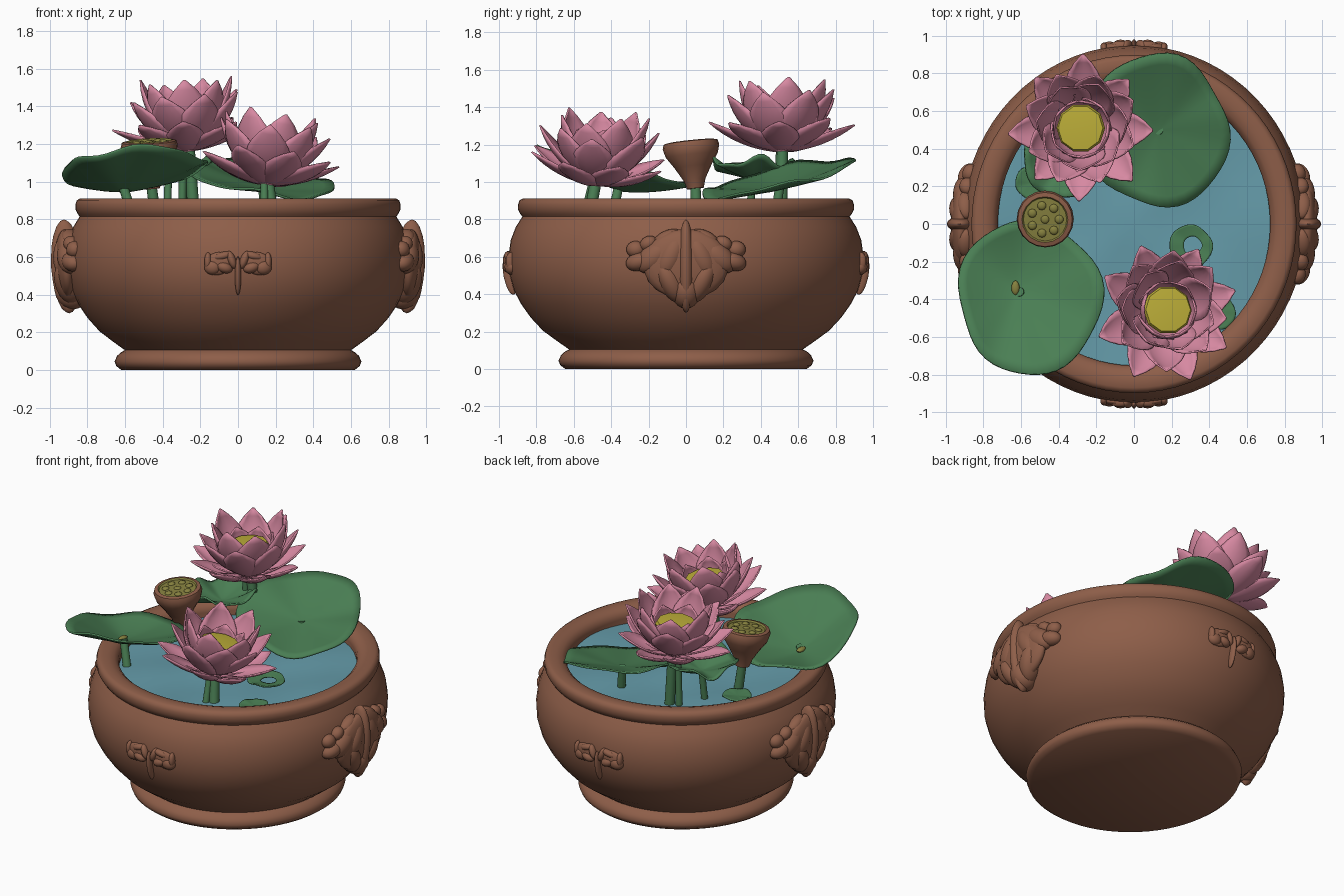
import bpy, bmesh, math, random
from mathutils import Vector, Matrix

if "Cube" in bpy.data.objects:
    bpy.data.objects.remove(bpy.data.objects["Cube"])
random.seed(4)

def mat(name, r, g, b):
    m = bpy.data.materials.new(name)
    m.diffuse_color = (r, g, b, 1)
    m.use_nodes = True
    m.node_tree.nodes["Principled BSDF"].inputs["Base Color"].default_value = m.diffuse_color
    return m

CLAY = mat("clay brown", .27, .112, .066)
PINK = mat("petal pink", .68, .25, .36)
GREEN = mat("leaf green", .068, .21, .088)
BLUE = mat("water blue", .13, .33, .40)
YELLOW = mat("stamen yellow", .50, .42, .04)
OLIVE = mat("seed olive", .24, .22, .05)

def finish(name, bm, mats, angle=40, solid=0):
    bmesh.ops.recalc_face_normals(bm, faces=bm.faces)
    me = bpy.data.meshes.new(name)
    bm.to_mesh(me)
    bm.free()
    ob = bpy.data.objects.new(name, me)
    bpy.context.collection.objects.link(ob)
    for m in mats:
        me.materials.append(m)
    if solid:
        s = ob.modifiers.new("thickness", 'SOLIDIFY')
        s.thickness, s.offset = solid, 0
    bpy.ops.object.select_all(action='DESELECT')
    ob.select_set(True)
    bpy.context.view_layer.objects.active = ob
    bpy.ops.object.shade_smooth_by_angle(angle=math.radians(angle))
    return ob

def lathe(bm, profile, n, sx=1, mi=0):
    """Revolve (r, z) points; r = 0 gives a pole."""
    rings = []
    for r, z in profile:
        k = n if r > 0 else 1
        rings.append([bm.verts.new((r * sx * math.cos(math.tau * i / n), r * math.sin(math.tau * i / n), z)) for i in range(k)])
    for a, b in zip(rings, rings[1:]):
        for i in range(n):
            q = [a[i % len(a)], a[(i + 1) % len(a)], b[(i + 1) % len(b)], b[i % len(b)]]
            f = bm.faces.new(list(dict.fromkeys(q)))
            f.material_index = mi

# ---- bowl: foot ring, belly, rolled lip, inside
SX = .962
BELLY = [(.625, .105), (.69, .15), (.765, .205), (.83, .275), (.88, .345), (.92, .42), (.945, .51), (.95, .60), (.937, .69), (.91, .76), (.875, .815)]
bm = bmesh.new()
lathe(bm, [(0, 0), (.645, 0), (.672, .02), (.682, .045), (.668, .075), (.645, .095)] + BELLY +
      [(.885, .828), (.897, .85), (.898, .88), (.89, .902), (.87, .912), (.82, .912), (.785, .902), (.76, .88), (.752, .85), (.755, .80), (.72, .70), (0, .68)], 72, SX)
finish("bowl", bm, [CLAY], 50)

# ---- water with gentle ripples
bm = bmesh.new()
lathe(bm, [(0, .82), (.15, .82), (.3, .82), (.45, .82), (.6, .82), (.757, .82)], 40, SX)
for v in bm.verts:
    v.co.z += .012 * math.sin(9 * v.co.x + 2) * math.cos(8 * v.co.y)
finish("water", bm, [BLUE])

# ---- relief ornaments laid on the belly
def belly(z):
    for (r0, z0), (r1, z1) in zip(BELLY, BELLY[1:]):
        if z0 <= z <= z1:
            return r0 + (r1 - r0) * (z - z0) / (z1 - z0)
    return BELLY[0][0] if z < .2 else BELLY[-1][0]

def relief(name, face_angle, lobes):
    """lobes: side, z, half width, half height, bulge, lean in degrees; mirrored sideways."""
    bm = bmesh.new()
    for t, z, w, h, d, lean in lobes:
        for s in ((1, -1) if t else (1,)):
            r = belly(z)
            a = face_angle + s * math.asin(t / r)
            pos = Vector((r * SX * math.cos(a), r * math.sin(a), z))
            slope = math.atan2(belly(z + .04) - belly(z - .04), .08)
            M = (Matrix.Translation(pos) @ Matrix.Rotation(a, 4, 'Z') @ Matrix.Rotation(slope, 4, 'Y')
                 @ Matrix.Rotation(math.radians(-s * lean), 4, 'X') @ Matrix.Diagonal((d, w, h, 1)))
            bmesh.ops.create_icosphere(bm, subdivisions=3, radius=1, matrix=M)
    finish(name, bm, [CLAY])

MASK = [(0, .56, .23, .19, .062, 0), (0, .55, .045, .25, .082, 0), (.08, .60, .07, .13, .072, -25), (.08, .47, .065, .13, .08, 25),
        (.17, .60, .07, .11, .062, -50), (.25, .575, .075, .05, .055, 15),
        (.27, .64, .05, .045, .042, 0), (.10, .70, .08, .04, .048, 25), (0, .42, .08, .10, .088, 0), (.20, .67, .05, .04, .045, 30)]
for name, a in (("right_mask", 0), ("left_mask", math.pi)):
    relief(name, a, MASK)
SWIRL = [(0, .50, .017, .105, .033, 0), (.11, .565, .075, .06, .022, 15), (.14, .545, .045, .04, .033, 0), (.075, .545, .045, .03, .036, -20),
         (.085, .605, .05, .022, .027, 15), (.035, .585, .022, .05, .03, 20), (.165, .575, .02, .05, .03, 0)]
for name, a in (("front_swirl", -math.pi / 2), ("back_swirl", math.pi / 2)):
    relief(name, a, SWIRL)

# ---- stems
def stem(name, a, b, r=.025):
    a, b = Vector(a), Vector(b)
    bm = bmesh.new()
    M = Matrix.Translation((a + b) / 2) @ (b - a).to_track_quat('Z', 'Y').to_matrix().to_4x4()
    bmesh.ops.create_cone(bm, cap_ends=True, segments=12, radius1=r * 1.1, radius2=r, depth=(b - a).length, matrix=M)
    finish(name, bm, [GREEN])

# ---- lotus flowers: whorls of broad cupped pointed petals around a yellow heart
def petal(bm, ang, L, W, e0, e1, r0, z0):
    nu, nv = 8, 6
    ca, sa = math.cos(ang), math.sin(ang)
    r, z, rows = r0, z0, []
    for i in range(nu + 1):
        u = i / nu
        e = math.radians(e0 + (e1 - e0) * u)
        if i:
            r += math.cos(e) * L / nu
            z += math.sin(e) * L / nu
        w = W * max(.02, math.sin(math.pi * (.13 + .87 * u ** 1.25))) ** .85
        row = []
        for j in range(nv + 1):
            v = 2 * j / nv - 1
            lift = .33 * w * v * v
            rr, zz, t = r - math.sin(e) * lift, z + math.cos(e) * lift, v * w
            row.append(bm.verts.new((rr * ca - t * sa, rr * sa + t * ca, zz)))
        rows.append(row)
    for a, b in zip(rows, rows[1:]):
        for j in range(nv):
            bm.faces.new((a[j], a[j + 1], b[j + 1], b[j]))

def flower(name, loc, tilt, spin):
    bm = bmesh.new()
    for n, L, W, e0, e1, r0, z0, off in ((8, .385, .10, 2, 38, .03, 0, 0), (8, .41, .115, 18, 68, .03, .01, .5),
                                         (7, .43, .12, 32, 84, .04, .01, .2), (6, .285, .115, 32, 98, .05, .03, .6)):
        for i in range(n):
            k = random.uniform(.95, 1.04)
            petal(bm, spin + math.tau * (i + off) / n + random.uniform(-.08, .08), L * k, W,
                  e0 + random.uniform(-4, 4), e1 + random.uniform(-5, 5), r0, z0)
    ob = finish(name + "_petals", bm, [PINK], 50, .009)
    bm = bmesh.new()
    lathe(bm, [(0, .01), (.06, .02), (.11, .15), (.13, .205), (.12, .225), (0, .235)], 10)
    core = finish(name + "_heart", bm, [YELLOW], 30)
    for o in (ob, core):
        o.location = loc
        o.rotation_euler = tilt

flower("back_lotus", (-.265, .51, 1.165), (0, math.radians(-5), 0), .03)
flower("front_lotus", (.15, -.475, .985), (math.radians(-5), math.radians(8), 0), .3)
stem("back_lotus_stem", (-.23, .51, .75), (-.26, .515, 1.19), .03)
stem("back_bud_stem", (-.30, .50, .75), (-.29, .50, 1.18), .02)
stem("front_lotus_stem", (.19, -.53, .75), (.16, -.48, 1.01), .03)
stem("front_bud_stem", (.14, -.56, .75), (.14, -.50, 1.0), .02)

# ---- lily leaves: cupped, tilted, wavy discs; the dimple may sit off centre
def leaf(name, c, rx, ry, sx, sy, cup, wave, ph, dimple=(0, 0), inner=0, solid=.012, trim=0, cut=0):
    bm = bmesh.new()
    n, m = 48, 7
    rings = []
    for k in range(m + 1):
        q = inner + (1 - inner) * k / m
        ring = []
        for i in range(n):
            a = math.tau * i / n
            edge = 1 + .025 * math.sin(5 * a + ph) + .025 * math.sin(3 * a + 2 * ph)
            edge -= cut * max(0, math.cos(a - math.radians(trim))) ** 4
            x = rx * q * edge * math.cos(a) + dimple[0] * (1 - q)
            y = ry * q * edge * math.sin(a) + dimple[1] * (1 - q)
            z = c[2] + sx * x / rx + sy * y / ry + cup * q ** 1.4 + wave * q * q * (math.sin(4 * a + ph) + .5 * math.sin(7 * a))
            ring.append(bm.verts.new((c[0] + x, c[1] + y, z)))
        rings.append(ring)
    for a, b in zip(rings, rings[1:]):
        for i in range(n):
            bm.faces.new((a[i], a[(i + 1) % n], b[(i + 1) % n], b[i]))
    bmesh.ops.remove_doubles(bm, verts=bm.verts, dist=.0005)
    finish(name, bm, [GREEN], 50, solid)

leaf("front_left_leaf", (-.56, -.395, .97), .385, .415, .02, -.10, .11, .014, .6, (-.06, .05), trim=225, cut=.07)
leaf("back_right_leaf", (.13, .50, .965), .385, .41, -.05, .09, .06, .014, 2, trim=45, cut=.06)
leaf("back_left_leaf", (-.37, .36, 1.02), .22, .22, .01, .0, .08, .025, 1)
leaf("floating_ring_leaf", (.30, -.12, .842), .115, .115, 0, 0, .012, .003, 1, (.02, .01), .42, .008)
leaf("floating_right_leaf", (.45, -.47, .84), .09, .09, 0, 0, .01, .003, 2, (0, 0), 0, .008)
leaf("floating_left_leaf", (-.54, .22, .84), .09, .09, 0, 0, .01, .003, 3, (0, 0), 0, .008)
stem("front_left_leaf_stem", (-.54, -.41, .75), (-.61, -.36, .975))
stem("back_right_leaf_stem", (.16, .47, .75), (.13, .50, .97))
stem("back_left_leaf_stem", (-.38, .33, .75), (-.37, .36, 1.025), .02)
# pale spot where the stem meets the tilted leaf
bm = bmesh.new()
bmesh.ops.create_icosphere(bm, subdivisions=2, radius=1,
                           matrix=Matrix.Translation((-.63, -.34, .968)) @ Matrix.Diagonal((.022, .04, .014, 1)))
finish("leaf_spot", bm, [OLIVE])

# ---- seed pod: flared brown cup with an olive top and low seed bumps
bm = bmesh.new()
lathe(bm, [(0, 0), (.045, .0), (.06, .05), (.10, .12), (.14, .18), (.152, .225), (.145, .25), (.122, .255)], 20)
lathe(bm, [(.122, .255), (.115, .245), (0, .25)], 20, 1, 1)
for i in range(8):
    r, a = (.075, math.tau * i / 7) if i < 7 else (0, 0)
    M = Matrix.Translation((r * math.cos(a), r * math.sin(a), .246)) @ Matrix.Diagonal((1, 1, .5, 1))
    res = bmesh.ops.create_icosphere(bm, subdivisions=2, radius=.024, matrix=M)
    for f in {f for v in res['verts'] for f in v.link_faces}:
        f.material_index = 1
pod = finish("seed_pod", bm, [CLAY, OLIVE])
pod.location = (-.46, .05, .965)
pod.rotation_euler = (math.radians(6), math.radians(-3), 0)
stem("seed_pod_stem", (-.43, .06, .75), (-.46, .05, .98), .028)
